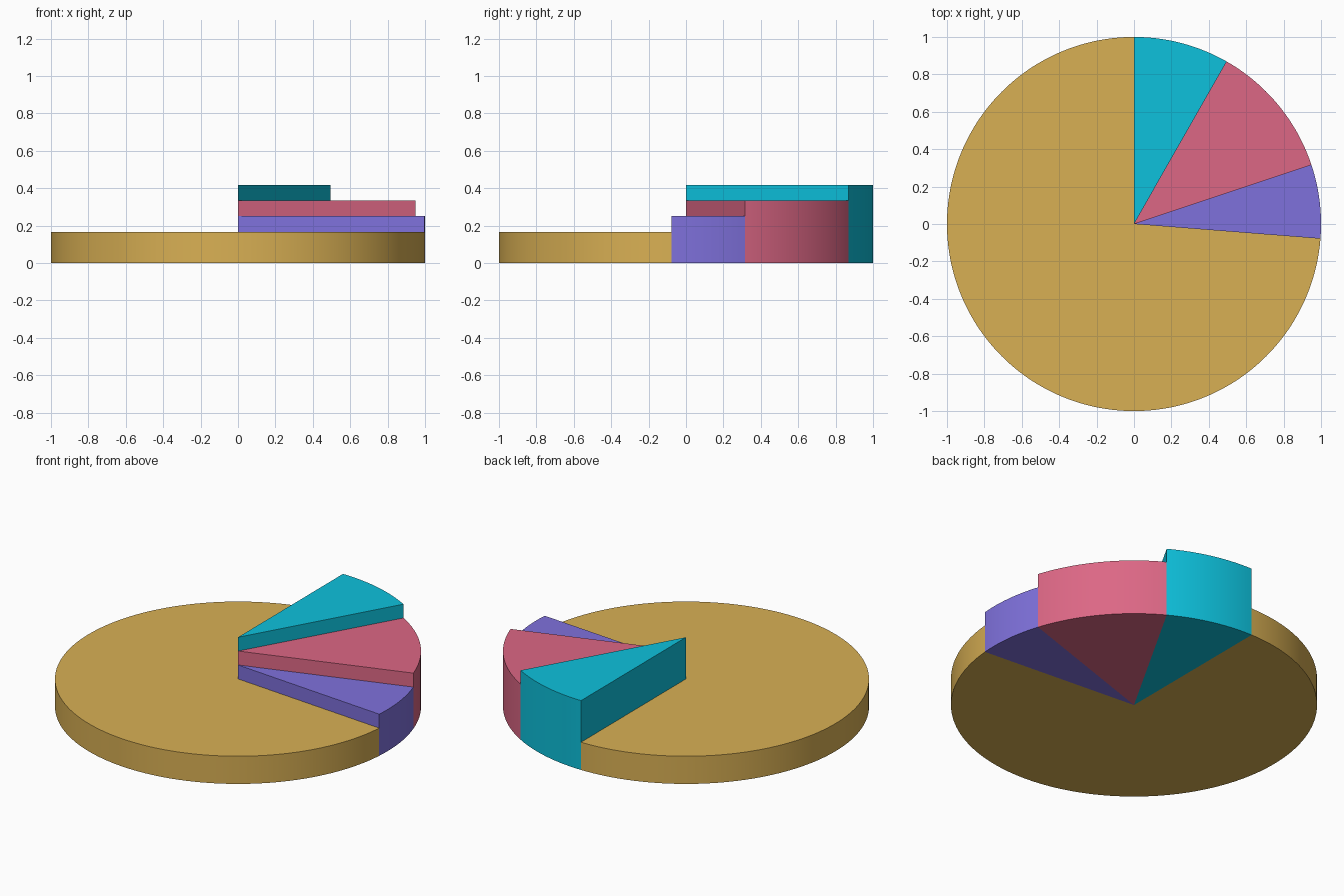
import bpy
import bmesh
import math

RADIUS = 1.0
STEP = 1.5  # degrees per rim segment

cube = bpy.data.objects.get("Cube")
if cube:
    bpy.data.objects.remove(cube, do_unlink=True)


def to_linear(c):
    c /= 255
    return c / 12.92 if c <= 0.04045 else ((c + 0.055) / 1.055) ** 2.4


def make_material(name, rgb):
    colour = [to_linear(c) for c in rgb] + [1.0]
    mat = bpy.data.materials.new(name)
    mat.use_nodes = True
    mat.diffuse_color = colour
    mat.node_tree.nodes["Principled BSDF"].inputs["Base Color"].default_value = colour
    return mat


def make_wedge(name, start, end, height, mat):
    """Pie sector from start to end (degrees, counter-clockwise), extruded up from z = 0."""
    count = max(2, round((end - start) / STEP))
    bm = bmesh.new()
    outline = [bm.verts.new((0, 0, 0))]
    for i in range(count + 1):
        a = math.radians(start + (end - start) * i / count)
        outline.append(bm.verts.new((RADIUS * math.cos(a), RADIUS * math.sin(a), 0)))
    # Fan of triangles keeps the wide sector well formed
    faces = [bm.faces.new((outline[0], outline[i], outline[i + 1]))
             for i in range(1, count + 1)]
    extruded = bmesh.ops.extrude_face_region(bm, geom=faces, use_keep_orig=True)
    top = [v for v in extruded["geom"] if isinstance(v, bmesh.types.BMVert)]
    bmesh.ops.translate(bm, verts=top, vec=(0, 0, height))
    bmesh.ops.recalc_face_normals(bm, faces=bm.faces)

    mesh = bpy.data.meshes.new(name)
    bm.to_mesh(mesh)
    bm.free()
    mesh.materials.append(mat)
    obj = bpy.data.objects.new(name, mesh)
    bpy.context.collection.objects.link(obj)

    # Smooth rim, sharp edges
    bpy.ops.object.select_all(action="DESELECT")
    obj.select_set(True)
    bpy.context.view_layer.objects.active = obj
    bpy.ops.object.shade_smooth_by_angle(angle=math.radians(30))


# Stepped pie chart: name, start angle, end angle, height, colour
slices = [
    ("cyan_slice", 60.3, 90, 0.418, (13, 193, 220)),
    ("pink_slice", 18.4, 60.3, 0.335, (220, 103, 133)),
    ("purple_slice", -4.5, 18.4, 0.251, (127, 113, 220)),
    ("gold_slice", 90, 355.5, 0.167, (217, 176, 84)),
]
for name, start, end, height, rgb in slices:
    make_wedge(name, start, end, height, make_material(name.split("_")[0], rgb))
